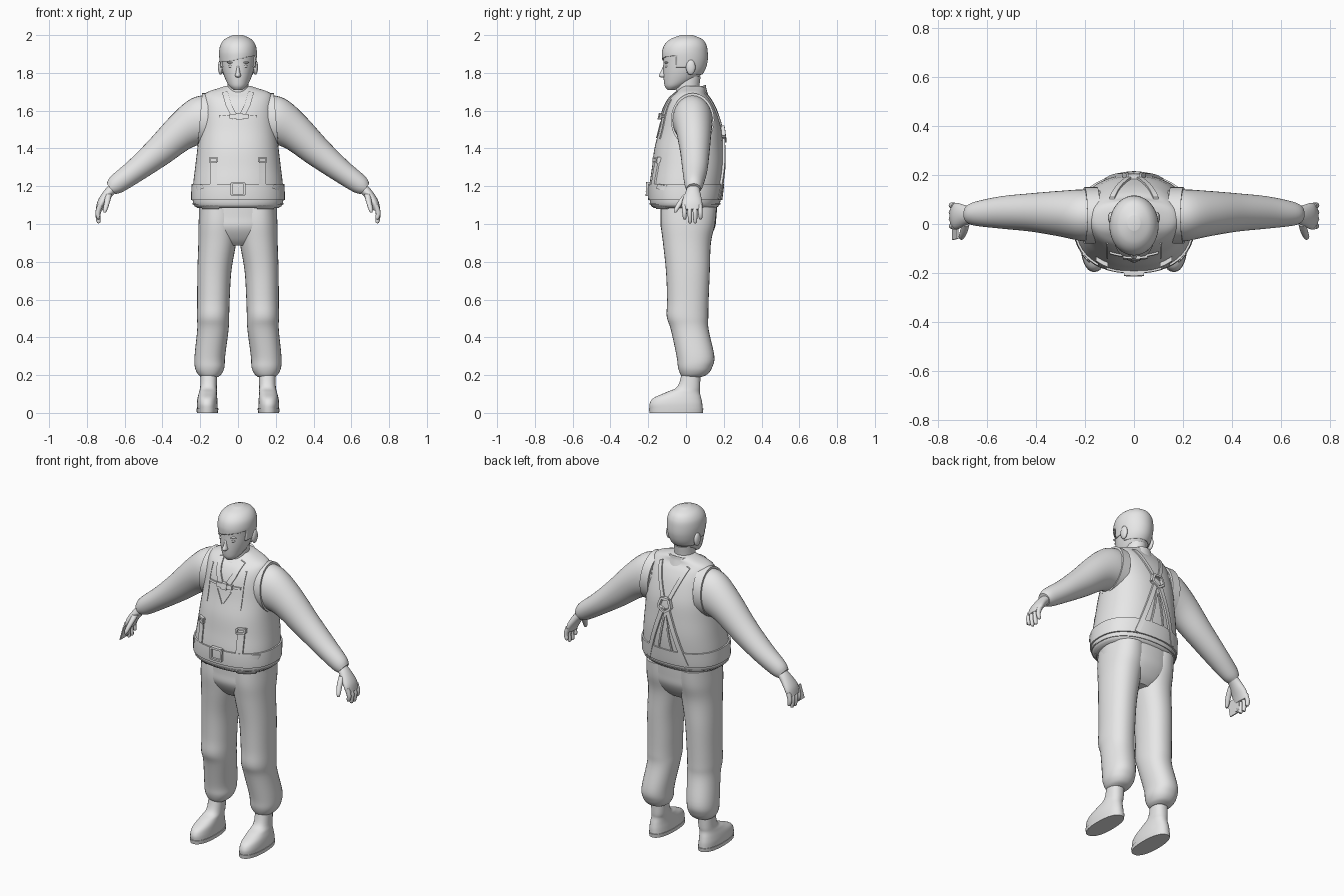
import bpy, bmesh, math
from mathutils import Vector

if "Cube" in bpy.data.objects:
    bpy.data.objects.remove(bpy.data.objects["Cube"])

grey = bpy.data.materials.new("plain_grey")
grey.use_nodes = True
grey.diffuse_color = (0.8, 0.8, 0.8, 1)
grey.node_tree.nodes["Principled BSDF"].inputs["Base Color"].default_value = (0.8, 0.8, 0.8, 1)


def finish(name, bm, mirror=False):
    bmesh.ops.recalc_face_normals(bm, faces=bm.faces)
    mesh = bpy.data.meshes.new(name)
    bm.to_mesh(mesh)
    bm.free()
    mesh.materials.append(grey)
    ob = bpy.data.objects.new(name, mesh)
    bpy.context.collection.objects.link(ob)
    bpy.ops.object.select_all(action='DESELECT')
    ob.select_set(True)
    bpy.context.view_layer.objects.active = ob
    bpy.ops.object.shade_smooth_by_angle(angle=math.radians(40))
    if mirror:
        ob.modifiers.new("Mirror", 'MIRROR')
    return ob


def smooth_keys(keys, sub):
    """Catmull-Rom interpolation through tuples of numbers."""
    out = []
    for i in range(len(keys) - 1):
        k = [keys[max(i - 1, 0)], keys[i], keys[i + 1], keys[min(i + 2, len(keys) - 1)]]
        for s in range(sub):
            t = s / sub
            out.append(tuple(0.5 * (2 * b + (c - a) * t + (2 * a - 5 * b + 4 * c - d) * t * t
                                    + (3 * b - a - 3 * c + d) * t ** 3) for a, b, c, d in zip(*k)))
    return out + [tuple(keys[-1])]


def skin(bm, rings):
    """Closed skin over rings of points."""
    vs = [[bm.verts.new(p) for p in r] for r in rings]
    n = len(vs[0])
    for r, q in zip(vs, vs[1:]):
        for i in range(n):
            bm.faces.new((r[i], r[(i + 1) % n], q[(i + 1) % n], q[i]))
    bm.faces.new(vs[0])
    bm.faces.new(vs[-1])


def loft(keys, n=32, sub=5, p=2.0):
    """Keys: x, y, z, radius across, radius in y, tilt in the xz plane."""
    bm = bmesh.new()
    rings = []
    for x, y, z, a, b, tilt in smooth_keys(keys, sub):
        t, ring = math.radians(tilt), []
        for i in range(n):
            c, s = math.cos(math.tau * i / n), math.sin(math.tau * i / n)
            u = math.copysign(abs(c) ** (2 / p), c) * a
            ring.append((x + u * math.cos(t), y + math.copysign(abs(s) ** (2 / p), s) * b, z + u * math.sin(t)))
        rings.append(ring)
    skin(bm, rings)
    return bm


def upright(keys):
    """Keys: z, x, y, radius x, radius y."""
    return [(x, y, z, a, b, 0) for z, x, y, a, b in keys]


def ball(name, at, size, mirror=False):
    bm = bmesh.new()
    bmesh.ops.create_uvsphere(bm, u_segments=20, v_segments=12, radius=1)
    bmesh.ops.scale(bm, vec=size, verts=bm.verts)
    bmesh.ops.translate(bm, vec=at, verts=bm.verts)
    return finish(name, bm, mirror)


# Vest body
ROUND = 2.3
vest = upright([(1.085, 0, -.005, .215, .165), (1.11, 0, -.005, .238, .185), (1.2, 0, 0, .238, .193),
                (1.3, 0, .01, .227, .19), (1.4, 0, .015, .215, .182), (1.5, 0, .023, .205, .165),
                (1.6, 0, .02, .195, .14), (1.66, 0, .02, .187, .112), (1.695, 0, .025, .168, .082),
                (1.72, 0, .035, .1, .065), (1.73, 0, .035, .07, .055)])
finish("vest", loft(vest, 48, 5, ROUND))
dense = smooth_keys(vest, 8)


def surface(x, z, side):
    """Depth of the vest at x, z; side is -1 for front and 1 for back."""
    k = min(dense, key=lambda d: abs(d[2] - z))
    for lo, hi in zip(dense, dense[1:]):
        if lo[2] <= z <= hi[2] and hi[2] > lo[2]:
            f = (z - lo[2]) / (hi[2] - lo[2])
            k = [u + (v - u) * f for u, v in zip(lo, hi)]
            break
    return k[1] + side * k[4] * max(0, 1 - abs(x / k[3]) ** ROUND) ** (1 / ROUND)


def strap(name, pts, width, side=-1, lift=.008, mirror=False, steps=8):
    """Flat band following the vest through x, z points."""
    pts = [Vector(p) for p in pts]
    path = [a.lerp(b, i / steps) for a, b in zip(pts, pts[1:]) for i in range(steps)] + [pts[-1]]
    rings = []
    for i, c in enumerate(path):
        d = (path[min(i + 1, len(path) - 1)] - path[max(i - 1, 0)]).normalized()
        w = Vector((-d.y, d.x)) * width / 2
        ring = []
        for q, h in ((c - w, -.006), (c + w, -.006), (c + w, lift), (c - w, lift)):
            ring.append((q.x, surface(q.x, q.y, side) + side * h, q.y))
        rings.append(ring)
    bm = bmesh.new()
    skin(bm, rings)
    return finish(name, bm, mirror)


def frame(name, x, z, w, h, bar, lift, mirror=False):
    """Rectangular buckle made of four bars."""
    for s in (-1, 1):
        strap(name + "_rail", [(x - w, z + s * h), (x + w, z + s * h)], bar, -1, lift, mirror, 3)
        strap(name + "_post", [(x + s * w, z - h), (x + s * w, z + h)], bar, -1, lift, mirror, 3)


# Waist belt, shallow lower hem and armhole trim
for name, low, high, grow in (("waist_belt", 1.125, 1.215, .008), ("vest_hem", 1.1, 1.115, .004)):
    band = [(0, k[1], k[2], k[3] + grow, k[4] + grow, 0) for k in dense if low <= k[2] <= high]
    finish(name, loft(band, 48, 2, ROUND))
trim = bmesh.new()
hoop = []
for i in range(32):
    t = math.tau * i / 32
    c = Vector((.19 - .012 * math.sin(t), .035 + .112 * math.cos(t), 1.55 + .14 * math.sin(t)))
    out = Vector((0, math.cos(t), math.sin(t)))
    hoop.append([trim.verts.new(c + out * r + Vector((dx, 0, 0)))
                 for r, dx in ((-.012, .012), (.003, .012), (.003, -.04), (-.012, -.04))])
for i in range(32):
    for j in range(4):
        a, b = hoop[i], hoop[(i + 1) % 32]
        trim.faces.new((a[j], a[(j + 1) % 4], b[(j + 1) % 4], b[j]))
finish("armhole_trim", trim, True)

# Front webbing and buckles
strap("front_strap", [(.13, 1.18), (.13, 1.35)], .035, mirror=True)
frame("strap_buckle", .13, 1.34, .02, .012, .008, .018, True)
strap("chest_seam", [(.11, 1.45), (.11, 1.66)], .008, lift=.004, mirror=True)
strap("lapel", [(.07, 1.7), (.05, 1.63), (.015, 1.56)], .03, mirror=True)
strap("neck_placket", [(-.045, 1.54), (0, 1.46), (.045, 1.54)], .008, lift=.005)
strap("chest_strap", [(-.1, 1.57), (.1, 1.57)], .012, lift=.008)
strap("chest_clip", [(-.045, 1.57), (.055, 1.57)], .024, lift=.016)
strap("clip_centre", [(-.01, 1.57), (.025, 1.57)], .034, lift=.02)
frame("belt_buckle", 0, 1.185, .035, .032, .011, .02)
strap("belt_toggle", [(.185, 1.2), (.22, 1.19)], .025, lift=.02, mirror=True)

# Back harness with five-sided ring
strap("upper_harness", [(.09, 1.69), (.06, 1.61), (.015, 1.5)], .022, 1, mirror=True)
strap("lower_harness", [(.015, 1.46), (.07, 1.3), (.125, 1.13)], .026, 1, .012, True)
strap("centre_harness", [(0, 1.44), (.03, 1.28), (.06, 1.13)], .01, 1, .006, True)
ring = [(.042 * math.sin(math.tau * i / 5), 1.48 - .042 * math.cos(math.tau * i / 5)) for i in range(6)]
for a, b in zip(ring, ring[1:]):
    strap("harness_ring", [a, b], .013, 1, .02, steps=2)

# Sleeves
finish("sleeve", loft([(.13, .035, 1.56, .125, .1, 80), (.2, .035, 1.545, .128, .106, 68),
                       (.3, .042, 1.488, .1, .093, 55), (.42, .047, 1.382, .08, .078, 50),
                       (.54, .047, 1.285, .063, .066, 50), (.64, .042, 1.212, .052, .05, 50),
                       (.672, .04, 1.186, .036, .038, 50)]), True)

# Hands
finish("palm", loft([(.65, .04, 1.2, .026, .03, 45), (.685, .036, 1.165, .026, .04, 42),
                     (.72, .032, 1.115, .024, .054, 30), (.735, .032, 1.075, .018, .052, 15)], 24), True)
for i, tip in enumerate((1.025, 1.005, 1.005, 1.025)):
    y = -.01 + .028 * i
    finish("finger", loft([(.73, y, 1.1, .014, .013, 20), (.742, y + .002, 1.06, .013, .012, 5),
                           (.738, y + .003, tip + .01, .011, .01, -15), (.734, y + .003, tip, .006, .006, -20)],
                          12, 4), True)
finish("thumb", loft([(.685, .01, 1.16, .017, .02, 0), (.692, -.025, 1.12, .015, .017, 0),
                      (.702, -.05, 1.08, .012, .013, 0), (.705, -.056, 1.062, .006, .007, 0)], 14, 4), True)

# Card in the right hand
card = bmesh.new()
skin(card, [[(-.715 - d, -.06, 1.1), (-.715 - d, .025, 1.1), (-.735 - d, .02, 1.02), (-.735 - d, -.065, 1.02)]
            for d in (0, .006)])
finish("held_card", card)

# Trousers
finish("trouser_seat", loft(upright([(.885, 0, .01, .09, .075), (.92, 0, .01, .17, .11),
                                    (.98, 0, .01, .203, .143), (1.04, 0, .013, .207, .148),
                                    (1.12, 0, .015, .208, .152)]), 40, 5, 2.3))
finish("trouser_leg", loft(upright([(1.09, .105, .015, .098, .148), (1, .105, .01, .104, .144),
                                   (.9, .11, .005, .1, .127), (.75, .125, .01, .09, .116),
                                   (.6, .13, .01, .086, .11), (.51, .132, .008, .085, .11),
                                   (.44, .133, .02, .083, .1), (.3, .149, .05, .081, .1),
                                   (.24, .15, .048, .078, .09), (.205, .15, .042, .062, .072),
                                   (.19, .15, .032, .044, .05)]), 32, 5, 2.2), True)
strap("jumper_pocket", [(.1, 1.09), (.19, 1.09)], .02, lift=0, mirror=True)

# Boots
finish("boot", loft(upright([(.02, .162, -.052, .055, .14), (.05, .163, -.053, .055, .139),
                            (.08, .162, -.045, .052, .125), (.11, .159, -.015, .047, .088),
                            (.14, .156, .015, .044, .06), (.22, .154, .028, .044, .048)]), 32, 5, 2.3), True)
finish("boot_sole", loft(upright([(0, .162, -.052, .056, .141), (.022, .162, -.052, .058, .144)]), 32, 1, 2.3), True)

# Neck and collar, the collar rising to the back
finish("neck", loft(upright([(1.62, 0, .015, .065, .07), (1.7, 0, .008, .056, .062), (1.78, 0, .012, .056, .065)])))
collar = loft(upright([(1.64, 0, .02, .1, .1), (1.685, 0, .018, .084, .09), (1.705, 0, .018, .079, .087),
                       (1.703, 0, .018, .068, .076), (1.68, 0, .016, .06, .068)]))
for v in collar.verts:
    v.co.z += .28 * v.co.y
finish("collar", collar)

# Head
skull = [(1.71, 0, -.078, .022, .02), (1.73, 0, -.06, .046, .052), (1.765, 0, -.032, .066, .086),
         (1.81, 0, -.014, .082, .106), (1.86, 0, -.006, .091, .114), (1.91, 0, -.006, .094, .115),
         (1.95, 0, -.003, .086, .104), (1.98, 0, .002, .062, .076), (1.994, 0, .004, .02, .025)]
finish("head", loft(upright(skull)))
finish("nose", loft(upright([(1.775, 0, -.118, .006, .012), (1.785, 0, -.118, .015, .026),
                            (1.81, 0, -.114, .01, .018), (1.845, 0, -.108, .007, .01)]), 16))
ball("lips", (0, -.104, 1.752), (.022, .009, .007))
ball("eye", (.035, -.102, 1.835), (.016, .01, .008), True)
ball("brow", (.036, -.103, 1.855), (.024, .011, .006), True)
ball("ear", (.092, .025, 1.83), (.014, .025, .04), True)

# Hair, cut along a swept fringe and around the ears
hair = loft(upright([(z + (.006 if z > 1.99 else 0), x, y, a + .006, b + .006) for z, x, y, a, b in skull]), 64, 10)


def below_hairline(f):
    c = f.calc_center_median()
    if c.y < -.05:
        return c.z < 1.862 + .22 * max(0, c.x + .045)
    return c.z < (1.83 if c.y < .01 else 1.79)


bmesh.ops.delete(hair, geom=[f for f in hair.faces if below_hairline(f)], context='FACES')
cap = finish("hair", hair)
shell = cap.modifiers.new("Thickness", 'SOLIDIFY')
shell.thickness = .01
